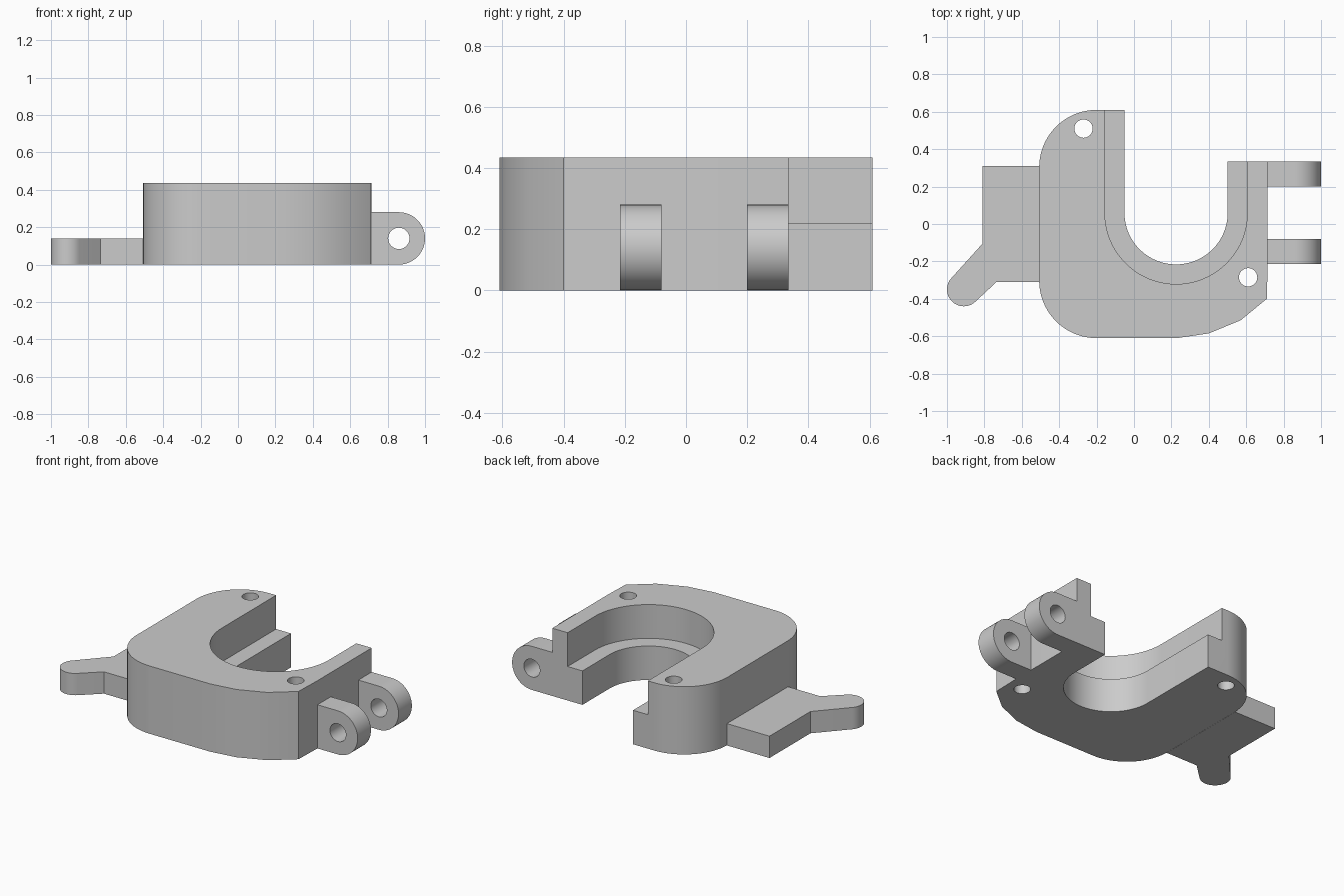
import bpy, bmesh
from math import sin, cos, radians

if "Cube" in bpy.data.objects:
    bpy.data.objects.remove(bpy.data.objects["Cube"])

grey = bpy.data.materials.new("plain_grey")
grey.use_nodes = True
colour = (0.6, 0.6, 0.6, 1)
grey.diffuse_color = colour
grey.node_tree.nodes["Principled BSDF"].inputs["Base Color"].default_value = colour


def arc(cx, cy, r, start, end, steps=24):
    angles = [radians(start + (end - start) * i / steps) for i in range(steps + 1)]
    return [(cx + r * cos(a), cy + r * sin(a)) for a in angles]


def prism(name, outline, low, high, along="z"):
    """Extrude a closed outline along z, or an x-z outline along y."""
    place = (lambda p, d: (p[0], p[1], d)) if along == "z" else (lambda p, d: (p[0], d, p[1]))
    bm = bmesh.new()
    rings = [[bm.verts.new(place(p, d)) for p in outline] for d in (low, high)]
    for ring in rings:
        bm.faces.new(ring)
    n = len(outline)
    for i in range(n):
        j = (i + 1) % n
        bm.faces.new((rings[0][i], rings[0][j], rings[1][j], rings[1][i]))
    bmesh.ops.recalc_face_normals(bm, faces=bm.faces)
    mesh = bpy.data.meshes.new(name)
    bm.to_mesh(mesh)
    bm.free()
    mesh.materials.append(grey)
    obj = bpy.data.objects.new(name, mesh)
    bpy.context.collection.objects.link(obj)
    return obj


def select(obj):
    bpy.ops.object.select_all(action="DESELECT")
    obj.select_set(True)
    bpy.context.view_layer.objects.active = obj


def cut(obj, cutter):
    select(obj)
    mod = obj.modifiers.new("cut", "BOOLEAN")
    mod.operation = "DIFFERENCE"
    mod.solver = "EXACT"
    mod.object = cutter
    bpy.ops.object.modifier_apply(modifier=mod.name)
    bpy.data.objects.remove(cutter)


def hole(x, y, r):
    return arc(x, y, r, 0, 350, 35)


# Clamp body with a rounded left side and a faceted front right corner
HEIGHT, LEDGE, SIDE = 0.435, 0.218, 0.715
outline = arc(-0.2, 0.303, 0.307, 90, 180) + arc(-0.2, -0.303, 0.307, 180, 270)
outline += [(0.23, -0.61), (0.4, -0.585), (0.57, -0.515), (0.71, -0.4), (SIDE, -0.215),
            (SIDE, 0.335), (0.225, 0.335), (0.225, 0.61)]
body = prism("clamp_body", outline, 0, HEIGHT)

# Stepped U-shaped channel, wider above the ledge
for r, low, high in ((0.276, -0.1, 0.6), (0.381, LEDGE, 0.6)):
    channel = arc(0.225, 0.06, r, 180, 360, 40) + [(0.225 + r, 0.8), (0.225 - r, 0.8)]
    cut(body, prism("channel_cutter", channel, low, high))

# Vertical screw holes
for x, y in ((-0.27, 0.51), (0.61, -0.285)):
    cut(body, prism("hole_cutter", hole(x, y, 0.049), -0.1, 0.6))

# Side plate with an angled finger tab
tab = [(-0.508, 0.31), (-0.81, 0.31), (-0.81, -0.105)]
tab += arc(-0.91, -0.35, 0.09, 137, 314) + [(-0.735, -0.31), (-0.508, -0.31)]
parts = [body, prism("side_tab", tab, 0, 0.14)]

# Pair of hinge lugs with pin holes
for name, low, high in (("front_hinge_lug", -0.215, -0.08), ("back_hinge_lug", 0.2, 0.335)):
    profile = [(SIDE, 0)] + arc(0.86, 0.14, 0.14, -90, 90, 40) + [(SIDE, 0.28)]
    lug = prism(name, profile, low, high, "y")
    cut(lug, prism("pin_cutter", hole(0.86, 0.14, 0.057), low - 0.1, high + 0.1, "y"))
    parts.append(lug)

for part in parts:
    select(part)
    bpy.ops.object.shade_smooth_by_angle(angle=radians(30))
